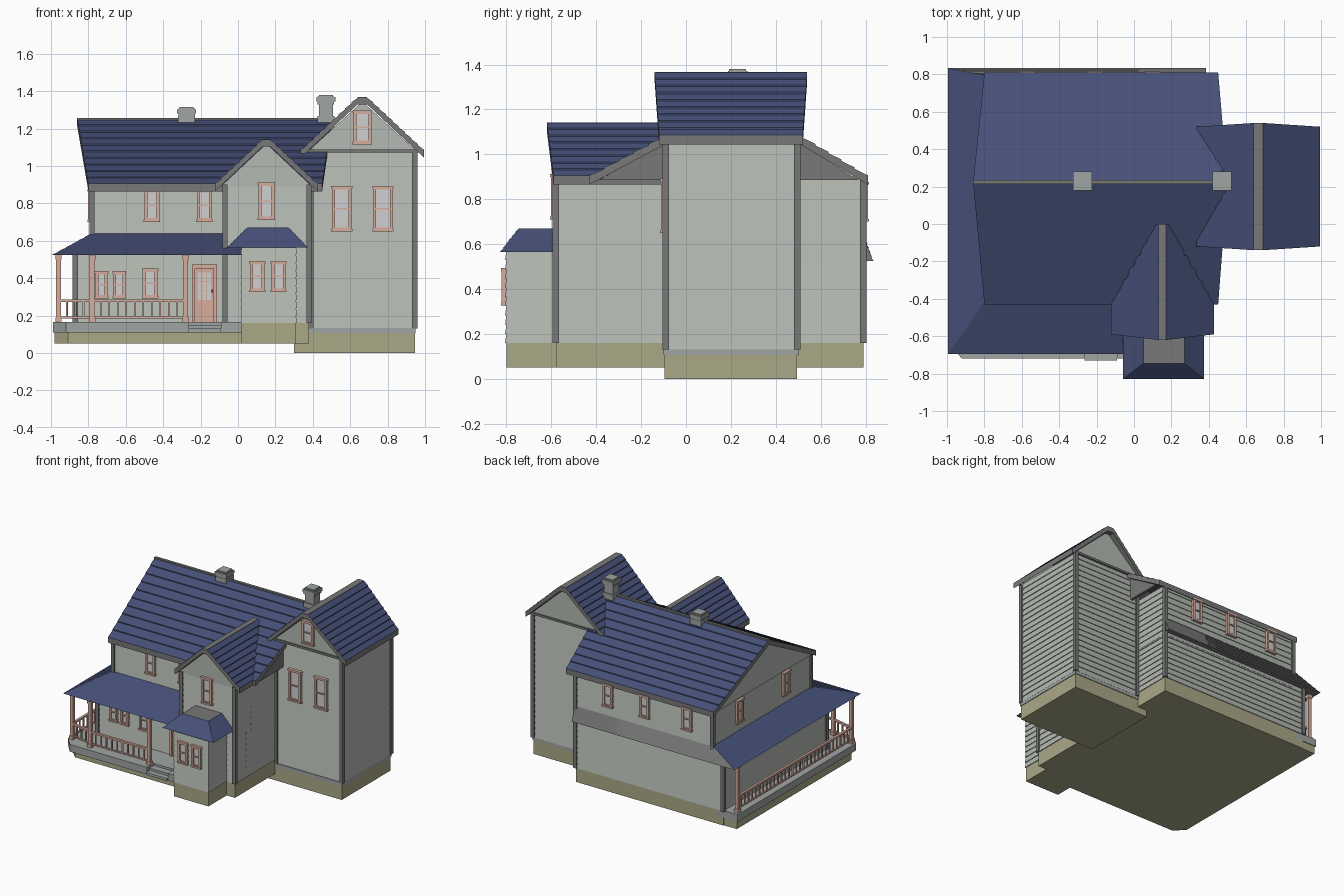
import bpy, bmesh, math
from mathutils import Vector, Matrix

if "Cube" in bpy.data.objects:
    bpy.data.objects.remove(bpy.data.objects["Cube"])


def material(name, rgb):
    m = bpy.data.materials.new(name)
    lin = [((c / 255 + 0.055) / 1.055) ** 2.4 for c in rgb]
    m.diffuse_color = (*lin, 1)
    m.use_nodes = True
    m.node_tree.nodes["Principled BSDF"].inputs["Base Color"].default_value = m.diffuse_color
    return m


SIDING = material("siding", (180, 186, 178))
ROOF = material("roof_blue", (70, 80, 120))
TRIM = material("trim_grey", (120, 120, 120))
BASE = material("foundation_tan", (170, 168, 135))
PINK = material("pink_woodwork", (214, 172, 156))
GLASS = material("window_glass", (208, 208, 208))
FLOOR = material("porch_stone", (160, 166, 164))
KNOB = material("knob_brown", (120, 60, 50))


def build(name, verts, faces, mats, idx=None):
    me = bpy.data.meshes.new(name)
    me.from_pydata([tuple(v) for v in verts], [], faces)
    for m in mats:
        me.materials.append(m)
    if idx:
        for p, i in zip(me.polygons, idx):
            p.material_index = i
    bm = bmesh.new()
    bm.from_mesh(me)
    bmesh.ops.recalc_face_normals(bm, faces=bm.faces)
    bm.to_mesh(me)
    bm.free()
    ob = bpy.data.objects.new(name, me)
    bpy.context.collection.objects.link(ob)
    return ob


def boxes(name, items, mats):
    """items: (x0, x1, y0, y1, z0, z1, material slot)"""
    v, f, idx = [], [], []
    for x0, x1, y0, y1, z0, z1, m in items:
        b = len(v)
        v += [(x, y, z) for z in (z0, z1) for x, y in ((x0, y0), (x1, y0), (x1, y1), (x0, y1))]
        f += [[b + i for i in q] for q in ((3, 2, 1, 0), (4, 5, 6, 7), (0, 1, 5, 4),
                                           (1, 2, 6, 5), (2, 3, 7, 6), (3, 0, 4, 7))]
        idx += [m] * 6
    return build(name, v, f, mats, idx)


def prism(name, pts, axis, lo, hi, mat):
    def put(p, h):
        return {"x": (h, p[0], p[1]), "y": (p[0], h, p[1]), "z": (p[0], p[1], h)}[axis]
    n = len(pts)
    v = [put(p, h) for h in (lo, hi) for p in pts]
    f = [list(range(n)), list(range(n, 2 * n))]
    f += [(i, (i + 1) % n, n + (i + 1) % n, n + i) for i in range(n)]
    return build(name, v, f, [mat])


def lapped(name, r0, r1, z0, z1, rows, jut, mats, caps=(0, 0), back=0):
    """Stack of overlapping boards or shingles between two rectangles."""
    v, f, idx = [], [], []
    for i in range(rows):
        for t, j in ((i / rows, jut), ((i + 1) / rows, 0)):
            x0, x1, y0, y1 = [a + (b - a) * t for a, b in zip(r0, r1)]
            z = z0 + (z1 - z0) * t
            v += [(x0 - j, y0 - j, z), (x1 + j, y0 - j, z), (x1 + j, y1 + j, z), (x0 - j, y1 + j, z)]
    last = len(v) - 4
    for b in range(0, last, 4):
        for k in range(4):
            n = (k + 1) % 4
            f.append((b + k, b + n, b + 4 + n, b + 4 + k))
            idx.append(back if k == 2 else 0)
    f += [(0, 1, 2, 3), (last, last + 1, last + 2, last + 3)]
    return build(name, v, f, mats, idx + list(caps))


def wall(name, rect, z0, z1):
    return lapped(name, rect, rect, z0, z1, round((z1 - z0) / 0.043), 0.006, [SIDING])


def slab(name, a, b, c, d, rows, th=0.035):
    """Shingled roof slope: eave a-b, ridge d-c, grey edges and underside."""
    a, b, c, d = map(Vector, (a, b, c, d))
    prof = [(0, -th)]
    for i in range(rows):
        prof += [(i / rows, 0.007), ((i + 1) / rows, 0)]
    prof.append((1, -th))
    n = len(prof)
    v = [p + (q - p) * t + Vector((0, 0, h)) for p, q in ((a, d), (b, c)) for t, h in prof]
    f = [(i, (i + 1) % n, n + (i + 1) % n, n + i) for i in range(n)]
    idx = [1] + [0] * (n - 3) + [1, 1]
    f += [list(range(n)), list(range(n, 2 * n))]
    return build(name, v, f, [ROOF, TRIM], idx + [1, 1])


def window(name, side, u, z0, z1, w, pos):
    items = []

    def add(u0, u1, d0, d1, za, zb, m):
        s = 1 if side == "back" else -1
        e = sorted((pos + s * d0, pos + s * d1))
        items.append((*e, u0, u1, za, zb, m) if side == "left" else (u0, u1, *e, za, zb, m))
    l, r, k = u - w / 2, u + w / 2, 0.016
    add(l + .005, r - .005, -.01, .007, z0 + .005, z1 - .005, 1)
    for u0, u1 in ((l, l + k), (r - k, r)):
        add(u0, u1, -.01, .016, z0, z1, 0)
    zm = (z0 + z1) / 2
    for za, zb in ((z0, z0 + k), (z1 - k, z1), (zm - .004, zm + .004)):
        add(l, r, -.01, .015, za, zb, 0)
    add(l - .004, r + .004, -.01, .02, z0 - .004, z0 + .008, 0)
    add(l - .004, r + .004, -.01, .02, z1 - .01, z1 + .003, 0)
    return boxes(name, items, [PINK, GLASS])


# foundations
boxes("foundation", [(-.87, .38, -.45, .79, .05, .16, 0), (-.07, .38, -.58, 0, .05, .16, 0),
                     (.02, .31, -.8, -.5, .05, .16, 0), (.3, .945, -.095, .495, 0, .11, 0)], [BASE])
prism("porch_foundation", [(-.98, .785), (-.98, -.6), (-.91, -.67), (.02, -.67), (.02, .785)], "z", .05, .11, BASE)
boxes("wing_base_board", [(.36, .95, -.1, .5, .107, .135, 0)], [FLOOR])

# clapboard walls
wall("lower_storey", (-.87, .38, -.45, .79), .16, .53)
wall("upper_storey", (-.78, .38, -.39, .79), .5, .9)
wall("front_gable_block", (-.07, .38, -.58, -.1), .16, .9)
wall("right_wing", (.38, .945, -.09, .495), .13, 1.08)
wall("entry_bay", (.02, .31, -.8, -.57), .16, .57)

# corner boards
corners = [(-.78, -.39, .6, .9), (-.78, .79, .6, .9), (.38, .79, .16, .9), (-.87, -.45, .16, .53),
           (-.87, .79, .16, .53), (-.07, -.58, .16, .9), (.38, -.58, .16, .9), (.945, -.09, .13, 1.08),
           (.945, .495, .13, 1.08), (.39, -.09, .13, 1.08), (.39, .495, .13, 1.08)]
boxes("corner_boards", [(x - .014, x + .014, y - .014, y + .014, a, b, 0) for x, y, a, b in corners], [TRIM])

# main roof with gable ends
for nm, ye in (("front", -.43), ("back", .81)):
    slab("main_roof_" + nm, (-.8, ye, .9), (.45, ye, .9), (.5, .225, 1.25), (-.86, .225, 1.25), 10)
tri = [(-.39, .885), (.77, .885), (.225, 1.225)]
prism("left_gable", tri, "x", -.79, -.77, SIDING)
prism("right_gable", tri, "x", .43, .45, TRIM)
boxes("main_ridge_cap", [(-.86, .5, .215, .235, 1.235, 1.256, 0)], [TRIM])

# front gable roof and right wing roof
for nm, c, half, cap, ze, zr, e0, r0, e1, r1, rows in (
        ("front_gable", .152, .275, .02, .9, 1.14, -.59, -.62, 0, 0, 8),
        ("wing", .665, .33, .025, 1.08, 1.365, -.12, -.14, .52, .54, 9)):
    for s, side in ((-1, "left"), (1, "right")):
        slab(f"{nm}_roof_{side}", (c + s * half, e0, ze), (c + s * half, e1, ze),
             (c + s * cap, r1, zr), (c + s * cap, r0, zr), rows)
    boxes(nm + "_ridge_cap", [(c - cap, c + cap, r0, r1, zr - .035, zr + .003, 0)], [TRIM])
    gable = [(c - half + .03, ze - .01), (c + half - .03, ze - .01), (c, zr - .02)]
    front = -.585 if nm == "front_gable" else -.095
    prism(nm + "_front_wall", gable, "y", front, front + .02, SIDING)
    if nm == "wing":
        prism("wing_back_wall", gable, "y", .48, .5, SIDING)
boxes("wing_gable_band", [(.37, .96, -.105, -.08, 1.072, 1.088, 0), (.37, .96, .485, .51, 1.072, 1.088, 0)], [TRIM])

# porch roof, rear pent roof, bay roof
lapped("porch_roof", (-.99, .02, -.69, .83), (-.78, .02, -.39, .79), .525, .64, 6, .005,
       [ROOF, TRIM], caps=(1, 1), back=1)
prism("rear_pent_roof", [(.78, .525), (.833, .525), (.79, .64), (.78, .64)], "x", -.05, .385, TRIM)
lapped("bay_roof", (-.055, .37, -.825, -.57), (.05, .27, -.745, -.57), .565, .67, 6, .005,
       [ROOF, TRIM], caps=(1, 1))

# chimneys
for nm, x, top in (("left", -.275, 1.315), ("right", .47, 1.38)):
    items = [(x - h, x + h, .23 - h, .23 + h, a, b, 0) for h, a, b in (
        (.038, 1.15, top), (.05, top - .035, top - .012), (.044, top - .05, top - .008), (.046, 1.2, 1.268))]
    boxes(nm + "_chimney", items, [FLOOR])

# porch floor with recessed steps
prism("porch_floor", [(-.99, .79), (-.99, -.64), (-.92, -.72), (-.265, -.72), (-.265, -.64), (-.09, -.64),
                      (-.09, -.72), (.02, -.72), (.02, -.4), (-.8, -.4), (-.8, .79)], "z", .11, .165, FLOOR)
boxes("porch_steps", [(-.265, -.09, -.69, -.62, .11, .148, 0), (-.265, -.09, -.73, -.62, .11, .13, 0)], [FLOOR])

# porch posts and railings
A, B, C, D = (-.96, -.63), (-.78, -.67), (-.28, -.67), (-.96, .75)
items = []
for x, y in (A, B, C, D):
    for h, a, b in ((.013, .165, .53), (.017, .165, .19), (.017, .5, .528)):
        items.append((x - h, x + h, y - h, y + h, a, b, 0))
boxes("porch_posts", items, [PINK])


def railing(name, p, q):
    p, q = Vector((*p, 0)), Vector((*q, 0))
    d = q - p
    n = max(3, round(d.length / .045))
    rot = Matrix.Rotation(math.atan2(d.y, d.x), 4, "Z")
    bm = bmesh.new()

    def bar(mid, z, size):
        m = Matrix.Translation((mid.x, mid.y, z)) @ rot @ Matrix.Diagonal((*size, 1))
        bmesh.ops.create_cube(bm, size=1, matrix=m)
    bar((p + q) / 2, .28, (d.length, .018, .014))
    bar((p + q) / 2, .19, (d.length, .012, .01))
    for i in range(1, n):
        bar(p + d * i / n, .235, (.009, .009, .09))
    me = bpy.data.meshes.new(name)
    bm.to_mesh(me)
    bm.free()
    me.materials.append(PINK)
    bpy.context.collection.objects.link(bpy.data.objects.new(name, me))


railing("front_railing", B, C)
railing("corner_railing", A, B)
railing("side_railing", A, D)

# windows: side, position along wall, bottom, top, width, wall plane
for i, w in enumerate([
        ("front", -.46, .705, .875, .08, -.395), ("front", -.18, .705, .875, .08, -.395),
        ("front", .152, .715, .91, .085, -.585), ("front", .555, .655, .89, .105, -.095),
        ("front", .775, .655, .89, .105, -.095), ("front", .665, 1.12, 1.295, .095, -.097),
        ("front", -.73, .295, .435, .065, -.455), ("front", -.635, .295, .435, .065, -.455),
        ("front", -.47, .295, .45, .08, -.455), ("front", .103, .33, .49, .078, -.805),
        ("front", .217, .33, .49, .078, -.805),
        ("back", .1, .705, .875, .08, .795), ("back", -.21, .705, .875, .08, .795),
        ("back", -.57, .705, .875, .08, .795),
        ("left", .48, .705, .875, .08, -.785), ("left", -.08, .705, .875, .08, -.785)]):
    window(f"{w[0]}_window_{i + 1}", *w)

# front door
y = -.455
door = [(-.245, -.115, y - .008, y + .01, .165, .47, 0), (-.215, -.145, y - .011, y, .285, .43, 1)]
door += [(x - .009, x + .009, y - .02, y, .165, .47, 0) for x in (-.238, -.122)]
door += [(-.247, -.113, y - .02, y, .452, .474, 0)]
door += [(x - .002, x + .002, y - .014, y, .285, .43, 0) for x in (-.192, -.168)]
door += [(-.215, -.145, y - .014, y, z - .002, z + .002, 0) for z in (.333, .382)]
door += [(-.205, -.155, y - .012, y, .19, .265, 0), (-.142, -.134, y - .022, y, .325, .34, 2)]
boxes("front_door", door, [PINK, GLASS, KNOB])
